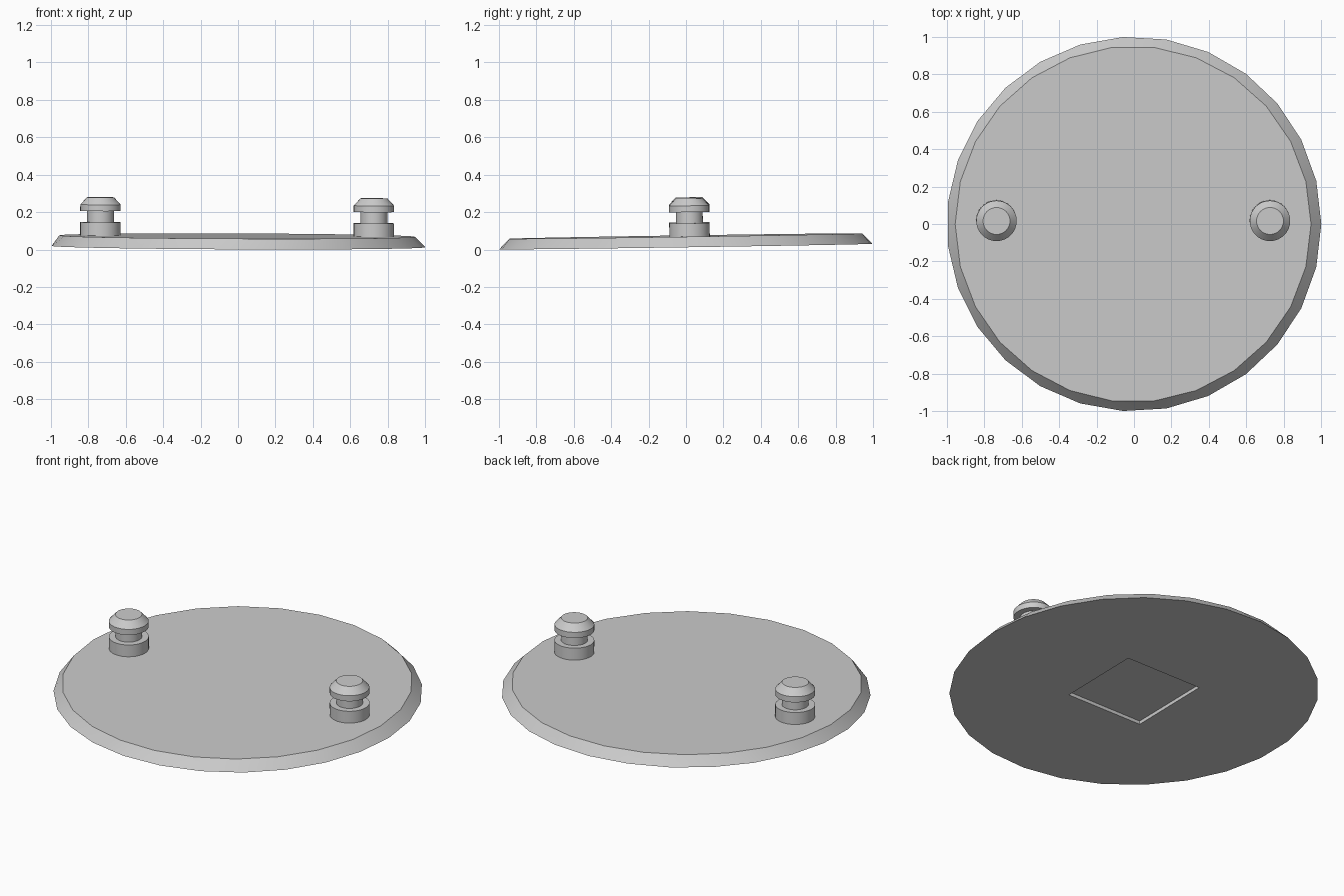
import bpy
import bmesh
from math import cos, sin, tau, radians
from mathutils import Matrix

cube = bpy.data.objects.get("Cube")
if cube:
    bpy.data.objects.remove(cube, do_unlink=True)

grey = bpy.data.materials.new("grey")
grey.use_nodes = True
grey.diffuse_color = (0.6, 0.6, 0.6, 1)
grey.node_tree.nodes["Principled BSDF"].inputs["Base Color"].default_value = (0.6, 0.6, 0.6, 1)

# Slight lean shared by all parts
LEAN = (Matrix.Translation((0, 0, 0.016))
        @ Matrix.Rotation(0.015, 4, "X") @ Matrix.Rotation(0.004, 4, "Y"))


def ring(bm, radius, z, sides, cx=0, cy=0, start=0):
    """Closed loop of edges; returns its vertices and edges."""
    vs = [bm.verts.new((cx + radius * cos(start + tau * i / sides),
                        cy + radius * sin(start + tau * i / sides), z))
          for i in range(sides)]
    return vs, [bm.edges.new((vs[i - 1], vs[i])) for i in range(sides)]


def finish(bm, name):
    bmesh.ops.recalc_face_normals(bm, faces=bm.faces)
    bm.transform(LEAN)
    mesh = bpy.data.meshes.new(name)
    bm.to_mesh(mesh)
    bm.free()
    mesh.materials.append(grey)
    obj = bpy.data.objects.new(name, mesh)
    bpy.context.collection.objects.link(obj)
    bpy.ops.object.select_all(action="DESELECT")
    obj.select_set(True)
    bpy.context.view_layer.objects.active = obj
    bpy.ops.object.shade_smooth_by_angle(angle=radians(30))


# Bevelled disc with a shallow square pocket underneath
bm = bmesh.new()
top, top_edges = ring(bm, 0.95, 0.056, 26, cx=-0.005)
rim, rim_edges = ring(bm, 1.0, 0, 27)
mouth, mouth_edges = ring(bm, 0.354, 0, 4, start=tau / 8)
floor, floor_edges = ring(bm, 0.354, 0.02, 4, start=tau / 8)
bm.faces.new(top)
bm.faces.new(floor)
bmesh.ops.bridge_loops(bm, edges=top_edges + rim_edges)
bmesh.ops.bridge_loops(bm, edges=mouth_edges + floor_edges)
bmesh.ops.triangle_fill(bm, edges=rim_edges + mouth_edges, use_beauty=True,
                        normal=(0, 0, -1))
finish(bm, "disc")

# Grooved pegs: base, neck and chamfered head
PROFILE = [(0.108, 0.05), (0.108, 0.127), (0.072, 0.127), (0.072, 0.187),
           (0.108, 0.187), (0.108, 0.221), (0.072, 0.26)]
for name, x in (("right_peg", -0.735), ("left_peg", 0.725)):
    bm = bmesh.new()
    loops = [ring(bm, r, z, 32, cx=x, cy=0.02) for r, z in PROFILE]
    for (_, a), (_, b) in zip(loops, loops[1:]):
        bmesh.ops.bridge_loops(bm, edges=a + b)
    bm.faces.new(loops[0][0])
    bm.faces.new(loops[-1][0])
    finish(bm, name)
